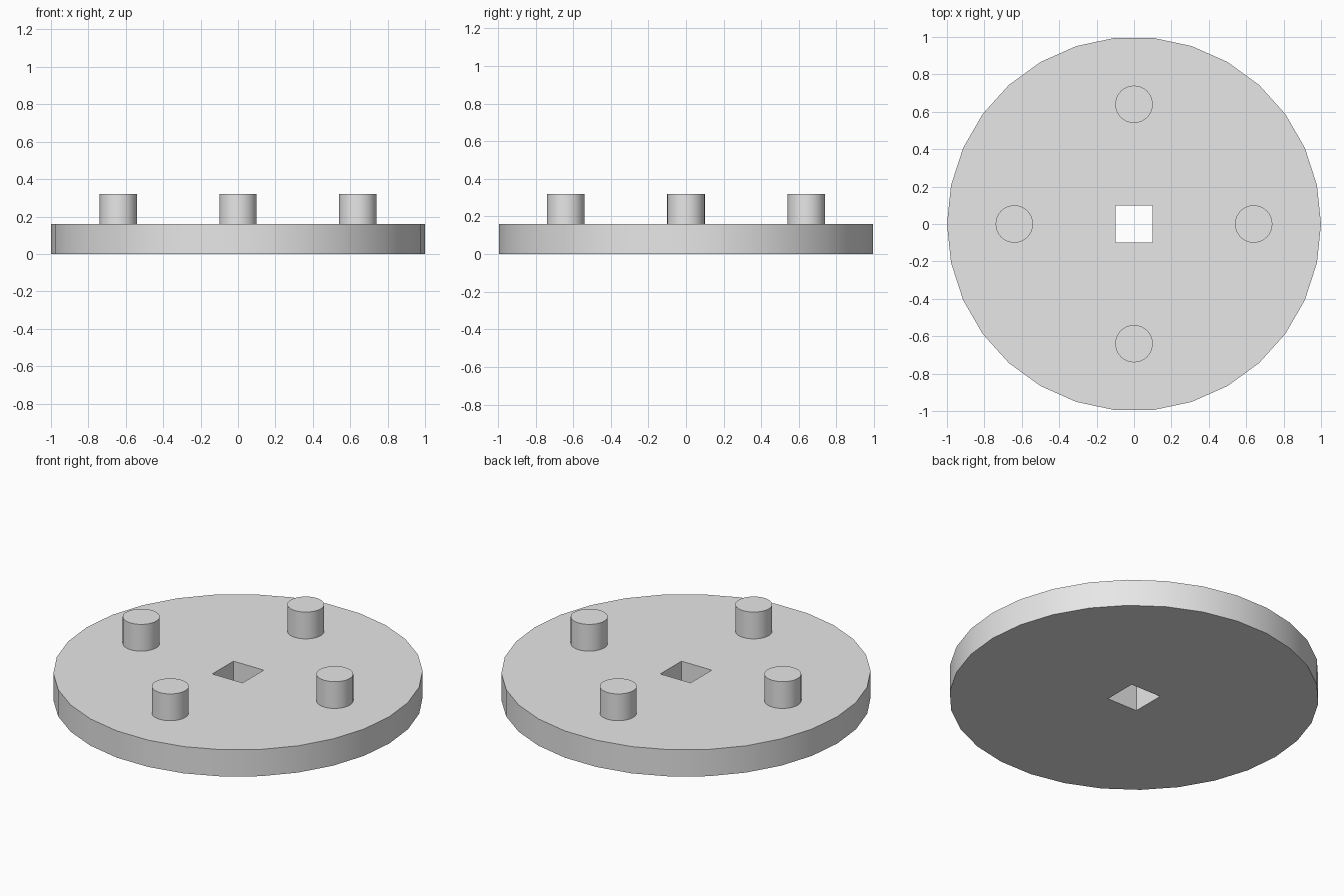
import bpy, bmesh
from math import sin, cos, pi, radians

cube = bpy.data.objects.get("Cube")
if cube:
    bpy.data.objects.remove(cube, do_unlink=True)

THICKNESS = 0.16
PIN_TOP = 0.32
PIN_RADIUS = 0.1
PIN_OFFSET = 0.64
HOLE = 0.1

grey = bpy.data.materials.new("light_grey")
grey.use_nodes = True
grey.diffuse_color = (0.8, 0.8, 0.8, 1)
grey.node_tree.nodes["Principled BSDF"].inputs["Base Color"].default_value = grey.diffuse_color


def ring(radius, sides, start=0.0):
    """Points of a regular polygon."""
    angles = [start + 2 * pi * i / sides for i in range(sides)]
    return [(radius * cos(a), radius * sin(a)) for a in angles]


def extruded_part(name, outlines, bottom, top, location=(0, 0)):
    """Solid raised from closed outlines; inner outlines become holes."""
    bm = bmesh.new()
    edges = []
    for points in outlines:
        verts = [bm.verts.new((x, y, bottom)) for x, y in points]
        edges += [bm.edges.new((v, verts[i - 1])) for i, v in enumerate(verts)]
    if len(outlines) == 1:
        bm.faces.new(verts)
    else:
        bmesh.ops.triangle_fill(bm, edges=edges, use_beauty=True)
    raised = bmesh.ops.extrude_face_region(bm, geom=bm.faces[:], use_keep_orig=True)
    moved = [g for g in raised["geom"] if isinstance(g, bmesh.types.BMVert)]
    bmesh.ops.translate(bm, verts=moved, vec=(0, 0, top - bottom))
    bmesh.ops.recalc_face_normals(bm, faces=bm.faces[:])
    mesh = bpy.data.meshes.new(name)
    bm.to_mesh(mesh)
    bm.free()
    mesh.materials.append(grey)
    obj = bpy.data.objects.new(name, mesh)
    obj.location = (*location, 0)
    bpy.context.collection.objects.link(obj)
    return obj


# Disc with a square hole through the middle
square = ring(HOLE * 2 ** 0.5, 4, pi / 4)
parts = [extruded_part("disc", [ring(1, 30), square], 0, THICKNESS)]

# Four round pins, one on each axis
for name, (dx, dy) in {"left_pin": (1, 0), "back_pin": (0, 1),
                       "right_pin": (-1, 0), "front_pin": (0, -1)}.items():
    parts.append(extruded_part(name, [ring(PIN_RADIUS, 32)], THICKNESS, PIN_TOP,
                               (dx * PIN_OFFSET, dy * PIN_OFFSET)))

# Smooth the round walls and keep the rims sharp
bpy.ops.object.select_all(action="DESELECT")
for part in parts:
    part.select_set(True)
bpy.context.view_layer.objects.active = parts[0]
bpy.ops.object.shade_smooth_by_angle(angle=radians(30))
